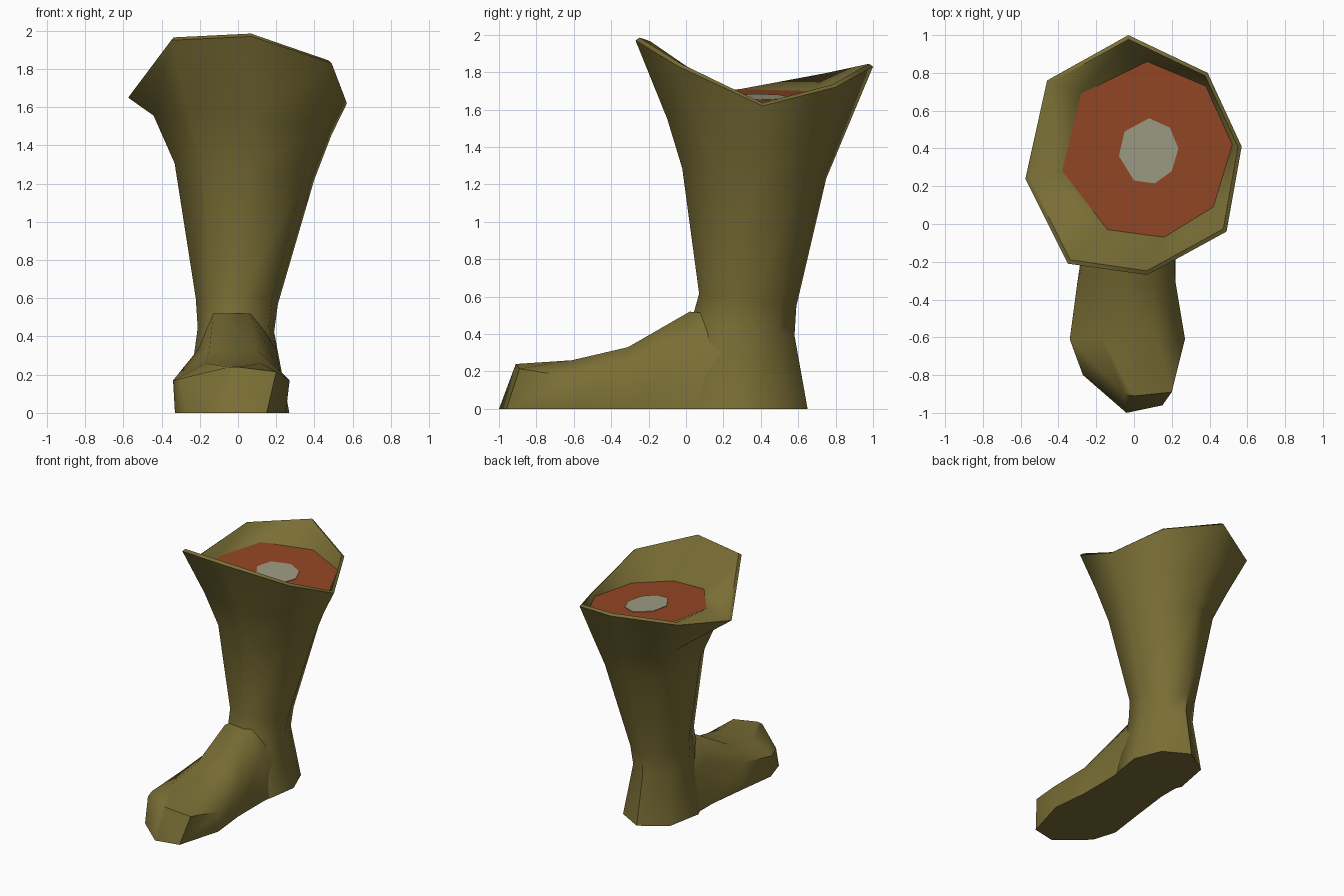
import bpy, bmesh, math

if "Cube" in bpy.data.objects:
    bpy.data.objects.remove(bpy.data.objects["Cube"], do_unlink=True)


def material(name, rgb):
    m = bpy.data.materials.new(name)
    m.use_nodes = True
    m.diffuse_color = (*rgb, 1)
    bsdf = m.node_tree.nodes["Principled BSDF"]
    bsdf.inputs["Base Color"].default_value = (*rgb, 1)
    bsdf.inputs["Roughness"].default_value = 0.8
    return m


OLIVE = material("olive leather", (0.195, 0.157, 0.036))
RED = material("raw red", (0.30, 0.063, 0.018))
BONE = material("bone grey", (0.34, 0.335, 0.23))


def build(name, verts, faces, mat, smooth=True):
    mesh = bpy.data.meshes.new(name)
    mesh.from_pydata(verts, [], faces)
    bm = bmesh.new()
    bm.from_mesh(mesh)
    bmesh.ops.recalc_face_normals(bm, faces=bm.faces)
    bm.to_mesh(mesh)
    bm.free()
    mesh.materials.append(mat)
    obj = bpy.data.objects.new(name, mesh)
    bpy.context.collection.objects.link(obj)
    if smooth:
        bpy.ops.object.select_all(action='DESELECT')
        obj.select_set(True)
        bpy.context.view_layer.objects.active = obj
        bpy.ops.object.shade_smooth_by_angle(angle=math.radians(58))
    return obj


def loft(rings):
    """Join equal closed rings with quads."""
    n = len(rings[0])
    verts = [p for r in rings for p in r]
    faces = [(i * n + j, i * n + (j + 1) % n, (i + 1) * n + (j + 1) % n, (i + 1) * n + j)
             for i in range(len(rings) - 1) for j in range(n)]
    return verts, faces


# Slanted eight-sided rim
rim = [(-0.03, 1.0, 1.83), (0.39, 0.80, 1.72), (0.57, 0.41, 1.62), (0.49, -0.04, 1.83),
       (0.07, -0.27, 1.97), (-0.35, -0.21, 1.95), (-0.575, 0.24, 1.65), (-0.46, 0.76, 1.78)]
rim_inner = [(x * 0.965, 0.365 + (y - 0.365) * 0.965, z + 0.015) for x, y, z in rim]


def cap_z(x):
    return 1.67 - 0.1 * x


# Cut surface inside the shaft
cap = [(x, y, cap_z(x)) for x, y in
       [(0.07, 0.86), (0.38, 0.73), (0.52, 0.42), (0.42, 0.09),
        (0.16, -0.07), (-0.14, -0.03), (-0.38, 0.28), (-0.28, 0.69)]]


def shaft_ring(x0, x1, y0, y1, zl, zr, zf, zb):
    """Rim outline fitted to an extent, tilted by its side, front and back heights."""
    mid = (zl + zr + zf + zb) / 4
    ring = []
    for x, y, _ in rim:
        u, v = x / 0.5725, (y - 0.365) / 0.635
        ring.append(((x0 + x1) / 2 + u * (x1 - x0) / 2,
                     (y0 + y1) / 2 + v * (y1 - y0) / 2,
                     mid + u * (zr - zl) / 2 + v * (zb - zf) / 2))
    return ring


# Shaft: from the cut surface over the rim, down to the heel
rings = [cap, rim_inner, rim,
         shaft_ring(-0.44, 0.49, -0.10, 0.84, 1.55, 1.46, 1.55, 1.44),
         shaft_ring(-0.33, 0.40, -0.02, 0.75, 1.29, 1.21, 1.30, 1.24),
         shaft_ring(-0.22, 0.21, 0.07, 0.59, 0.57, 0.55, 0.64, 0.57),
         shaft_ring(-0.21, 0.19, 0.03, 0.58, 0.41, 0.40, 0.50, 0.42),
         shaft_ring(-0.27, 0.27, -0.05, 0.65, 0, 0, 0, 0)]
v, f = loft(rings)
f.append(tuple(range(len(v) - 8, len(v))))
build("boot_shaft", v, f, OLIVE)


def foot_section(y, bl, br, ml, mr, zm, tl, tr, zt):
    return [(bl, y, 0), (ml, y, zm), (tl, y, zt), (tr, y, zt), (mr, y, zm), (br, y, 0)]


# Foot: sections from inside the ankle to the toe, closed by a blunt toe cap
sections = [foot_section(0.25, -0.25, 0.25, -0.21, 0.19, 0.30, -0.12, 0.10, 0.50),
            foot_section(0.02, -0.25, 0.22, -0.21, 0.20, 0.33, -0.13, 0.06, 0.52),
            foot_section(-0.31, -0.29, 0.22, -0.30, 0.22, 0.22, -0.15, 0.10, 0.33),
            foot_section(-0.61, -0.33, 0.25, -0.34, 0.27, 0.17, -0.17, 0.12, 0.26),
            [(-0.27, -0.80, 0), (-0.30, -0.72, 0.18), (-0.05, -0.90, 0.24),
             (0.0, -0.91, 0.24), (0.20, -0.89, 0.215), (0.15, -0.96, 0)]]
v, f = loft(sections)
e, tip = len(v) - 6, len(v)
v.append((-0.04, -1.0, 0))
f += [(0, 1, 2, 3, 4, 5), (e, e + 1, e + 2, tip), (e + 2, e + 3, tip),
      (e + 3, e + 4, e + 5, tip), (e, tip, e + 5)]
build("boot_foot", v, f, OLIVE)

# Flat red cut face, just above the lining edge
cut = [(x, y, z + 0.001) for x, y, z in cap]
below = [(x, y, z - 0.005) for x, y, z in cap]
v, f = loft([cut, below])
f += [tuple(range(8)), tuple(range(8, 16))]
build("cut_face", v, f, RED, smooth=False)

# Bone plate in the middle of the cut
outline = [(0.08, 0.56), (0.19, 0.51), (0.235, 0.40), (0.20, 0.28),
           (0.11, 0.215), (0.0, 0.23), (-0.08, 0.36), (-0.05, 0.49)]
v, f = loft([[(x, y, cap_z(x) + h) for x, y in outline] for h in (0.0, 0.006)])
f += [tuple(range(8)), tuple(range(8, 16))]
build("bone_plate", v, f, BONE, smooth=False)
